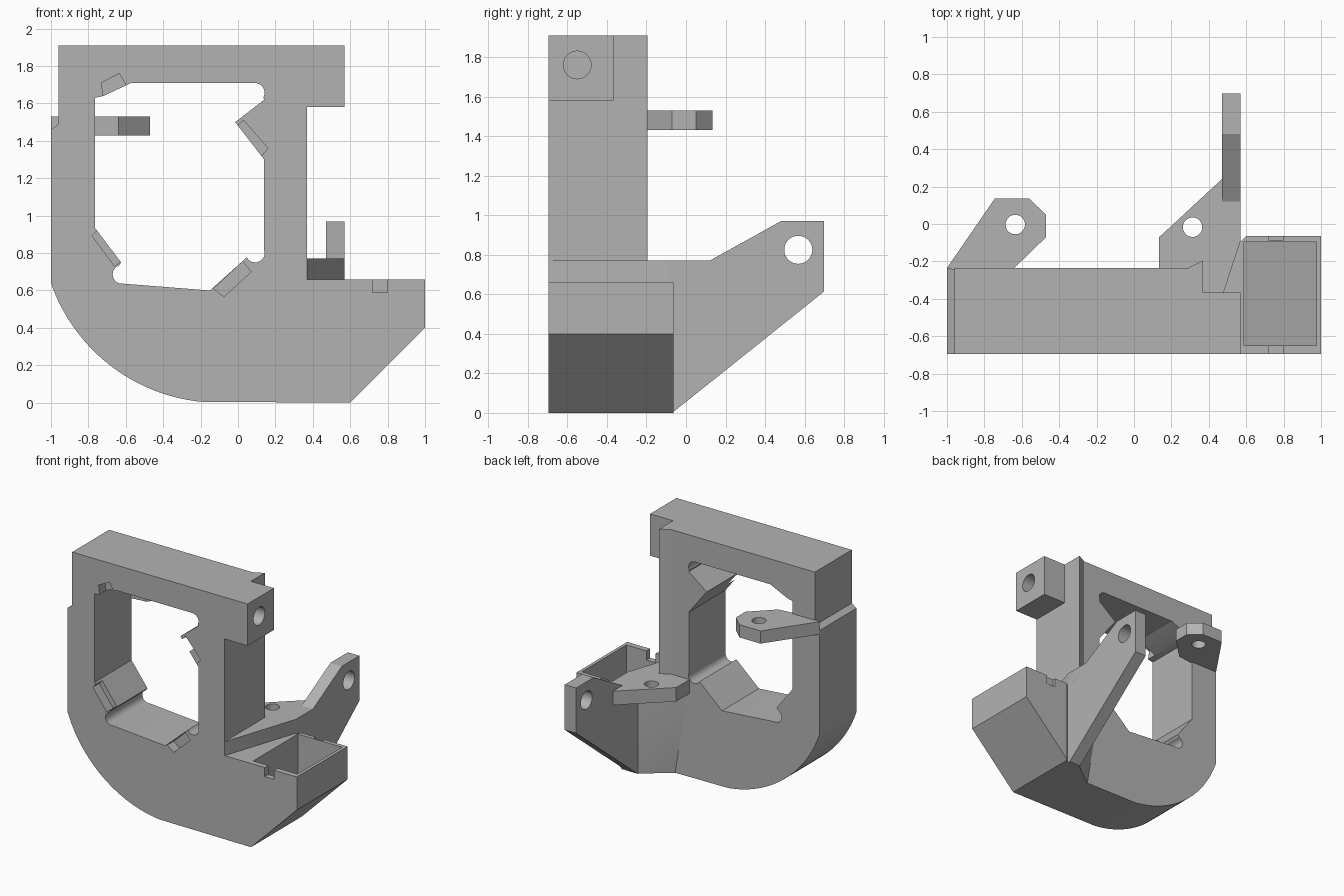
import bpy, bmesh, math

if "Cube" in bpy.data.objects:
    bpy.data.objects.remove(bpy.data.objects["Cube"])

grey = bpy.data.materials.new("plain grey")
grey.use_nodes = True
grey.diffuse_color = (0.45, 0.45, 0.45, 1)
grey.node_tree.nodes["Principled BSDF"].inputs["Base Color"].default_value = (0.45, 0.45, 0.45, 1)

FRONT, BACK = -0.695, -0.235      # depth of the main frame
BOX_BACK = -0.063
SHELF = 0.66                      # top of the lower body
TOP = 1.91


def add_object(name, bm):
    bmesh.ops.recalc_face_normals(bm, faces=bm.faces)
    mesh = bpy.data.meshes.new(name)
    bm.to_mesh(mesh)
    bm.free()
    mesh.materials.append(grey)
    ob = bpy.data.objects.new(name, mesh)
    bpy.context.collection.objects.link(ob)
    return ob


def prism(name, outline, axis, start, end):
    """Extrude a 2D outline along an axis."""
    place = {"x": lambda u, v, w: (w, u, v),
             "y": lambda u, v, w: (u, w, v),
             "z": lambda u, v, w: (u, v, w)}[axis]
    bm = bmesh.new()
    face = bm.faces.new([bm.verts.new(place(u, v, start)) for u, v in outline])
    new = bmesh.ops.extrude_face_region(bm, geom=[face])["geom"]
    shift = place(0, 0, end - start)
    bmesh.ops.translate(bm, vec=shift, verts=[g for g in new if isinstance(g, bmesh.types.BMVert)])
    return add_object(name, bm)


def arc(cx, cy, r, a0, a1, n):
    angles = [math.radians(a0 + (a1 - a0) * i / n) for i in range(n + 1)]
    return [(cx + r * math.cos(a), cy + r * math.sin(a)) for a in angles]


def rod(cx, cy, r, axis, start, end):
    return prism("cutter", arc(cx, cy, r, 0, 350, 35), axis, start, end)


def rect(x0, y0, x1, y1):
    return [(x0, y0), (x1, y0), (x1, y1), (x0, y1)]


def cut(ob, *cutters):
    """Subtract the cutters and bake the result."""
    for c in cutters:
        c.hide_render = True
        mod = ob.modifiers.new("cut", "BOOLEAN")
        mod.operation, mod.solver, mod.object = "DIFFERENCE", "EXACT", c
        bpy.context.view_layer.update()
        mesh = bpy.data.meshes.new_from_object(ob.evaluated_get(bpy.context.evaluated_depsgraph_get()))
        ob.modifiers.clear()
        ob.data = mesh
        bpy.data.objects.remove(c)


# Main frame: outer outline with a rounded lower corner
outer = [(-0.96, TOP), (0.37, TOP), (0.37, SHELF), (0.57, SHELF), (0.57, 0)]
outer += arc(-0.1, 0.953, 0.953, 264, 199.2, 32)
outer += [(-1, 1.46), (-0.96, 1.49)]
frame = prism("frame", outer, "y", FRONT, BACK)

# Window through the frame, with relief rounds in three corners
window = [(-0.765, 1.63), (-0.72, 1.64), (-0.57, 1.71), (0.1, 1.71), (0.14, 1.62),
          (-0.015, 1.5), (0.14, 1.3), (0.14, 0.79), (0.05, 0.78), (-0.15, 0.6),
          (-0.62, 0.637), (-0.66, 0.7), (-0.625, 0.75), (-0.765, 0.935)]
through = (FRONT - 0.1, BACK + 0.1)
cut(frame, prism("cutter", window, "y", *through))
for cx, cz in ((0.092, 1.658), (0.092, 0.8), (-0.62, 0.686)):
    cut(frame, rod(cx, cz, 0.05, "y", *through))

# Clip pockets in the front edge of each slanted window face
pockets = [
    [(-0.73, 1.71), (-0.635, 1.76), (-0.595, 1.69), (-0.72, 1.63)],
    [(0, 1.48), (0.03, 1.51), (0.16, 1.36), (0.125, 1.32)],
    [(-0.13, 0.61), (-0.075, 0.567), (0.07, 0.7), (0.025, 0.755)],
    [(-0.78, 0.893), (-0.75, 0.925), (-0.62, 0.76), (-0.66, 0.73)],
]
for p in pockets:
    cut(frame, prism("cutter", p, "y", FRONT - 0.1, FRONT + 0.08))

# Raised rib on the back of the right column
prism("column_rib", [(0.29, BACK), (0.37, -0.195), (0.37, -0.3), (0.29, -0.3)], "z", SHELF, TOP)

# Side block at the top, with a cross hole running into the top bar
top_block = prism("top_block", rect(0.37, 1.58, 0.57, TOP), "y", FRONT, -0.367)
cut(top_block, rod(-0.55, 1.76, 0.07, "x", 0.3, 0.7))
cut(frame, rod(-0.55, 1.76, 0.07, "x", 0.25, 0.5))

# Open box with a sloping underside
box = prism("box", [(0.57, 0), (0.6, 0), (1, 0.4), (1, SHELF), (0.57, SHELF)], "y", FRONT, BOX_BACK)
bevel_corner = [(0.56, -0.1), (0.57, -0.095), (0.602, BOX_BACK), (0.602, 0), (0.56, 0)]
cut(box, prism("cutter", bevel_corner, "z", -0.1, 0.8))
cavity = [(0.588, 0.05), (0.975, 0.437), (0.975, 0.8), (0.588, 0.8)]
cut(box, prism("cutter", cavity, "y", -0.65, -0.095))
for y0, y1 in ((-0.8, -0.64), (-0.085, 0)):
    cut(box, prism("cutter", rect(0.72, 0.588, 0.8, 0.8), "y", y0, y1))

# Upright arm reaching backwards, with a pivot hole
arm_side = [(-0.4, 0), (-0.07, 0), (0.697, 0.613), (0.697, 0.97), (0.48, 0.97),
            (0.12, 0.77), (-0.09, 0.77), (-0.09, SHELF), (-0.4, SHELF)]
arm = prism("rear_arm", arm_side, "x", 0.47, 0.57)
cut(arm, rod(0.568, 0.825, 0.071, "x", 0.4, 0.7))

# Flat lug joining the column to the arm
lug_plan = [(0.37, FRONT), (0.57, -0.09), (0.57, 0.12), (0.47, 0.24), (0.135, -0.07),
            (0.135, -0.25), (0.3, -0.25), (0.3, -0.68)]
lug = prism("lower_lug", lug_plan, "z", SHELF, 0.77)
cut(lug, rod(0.313, -0.017, 0.052, "z", 0.5, 0.9))

# Flared web between the frame back and the arm
bm = bmesh.new()
for z, x in ((0, 0.26), (SHELF, 0.15)):
    for px, py in ((x, BACK), (0.48, BOX_BACK - 0.007), (0.48, BACK)):
        bm.verts.new((px, py, z))
bmesh.ops.convex_hull(bm, input=bm.verts)
add_object("arm_web", bm)

# Upper lug on the left edge
upper_plan = [(-1, BACK), (-0.745, 0.135), (-0.56, 0.135), (-0.47, 0.05),
              (-0.47, -0.07), (-0.64, BACK), (-0.77, -0.25), (-0.95, -0.25)]
upper = prism("upper_lug", upper_plan, "z", 1.43, 1.53)
cut(upper, rod(-0.635, -0.003, 0.052, "z", 1.3, 1.7))

# Smooth curved walls, keep hard edges
for ob in bpy.context.scene.objects:
    ob.select_set(ob.type == "MESH")
bpy.context.view_layer.objects.active = frame
bpy.ops.object.shade_smooth_by_angle(angle=math.radians(25))
